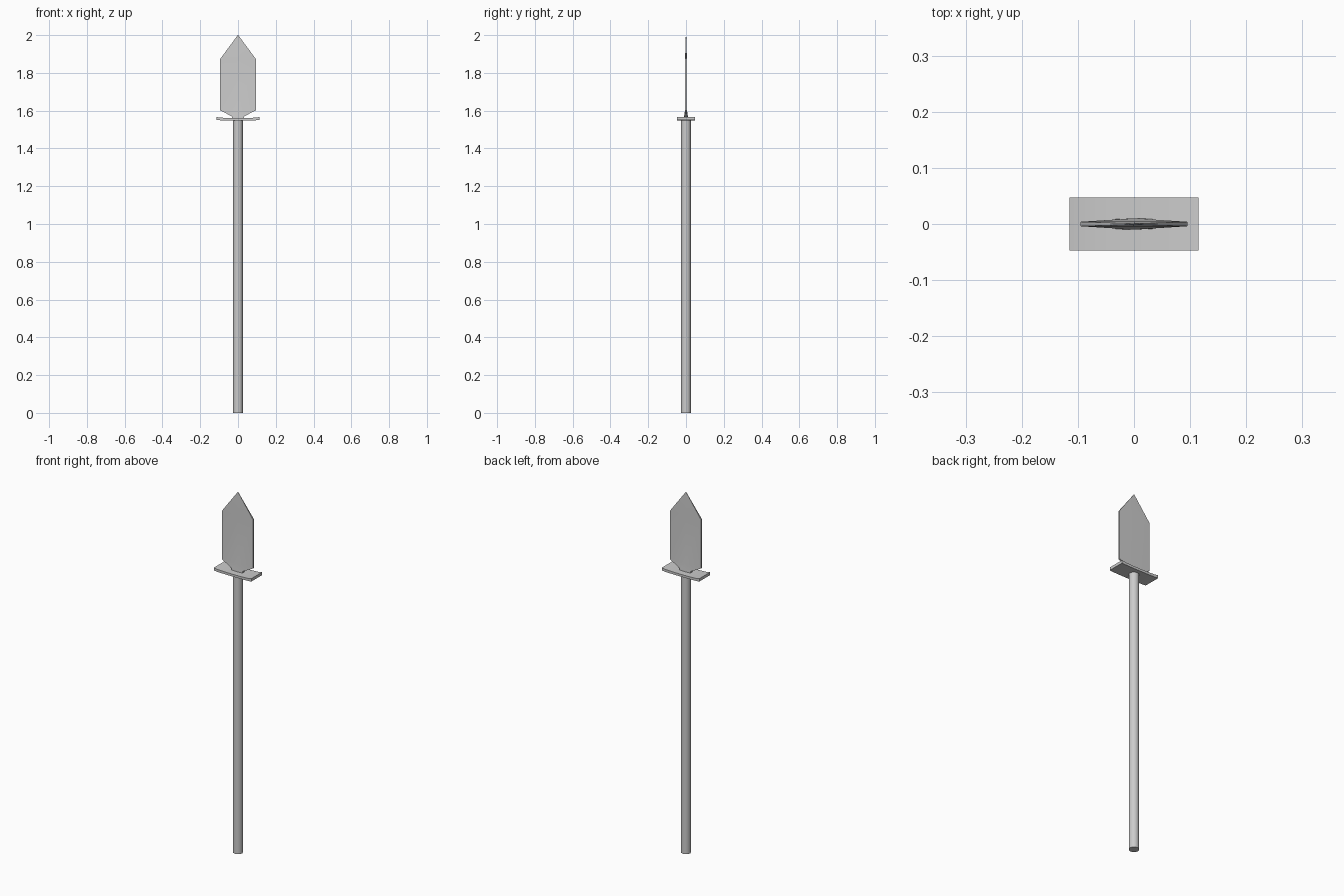
import bpy, bmesh, math

if "Cube" in bpy.data.objects:
    bpy.data.objects.remove(bpy.data.objects["Cube"])


def finish(name, bm, angle=40):
    bmesh.ops.recalc_face_normals(bm, faces=bm.faces)
    mesh = bpy.data.meshes.new(name)
    bm.to_mesh(mesh)
    bm.free()
    obj = bpy.data.objects.new(name, mesh)
    bpy.context.collection.objects.link(obj)
    bpy.ops.object.select_all(action='DESELECT')
    obj.select_set(True)
    bpy.context.view_layer.objects.active = obj
    bpy.ops.object.shade_smooth_by_angle(angle=math.radians(angle))
    return obj


def loft(name, rings, angle=40):
    bm = bmesh.new()
    loops = [[bm.verts.new(p) for p in ring] for ring in rings]
    for a, b in zip(loops, loops[1:]):
        n = len(a)
        for i in range(n):
            j = (i + 1) % n
            bm.faces.new((a[i], a[j], b[j], b[i]))
    bm.faces.new(loops[0])
    bm.faces.new(loops[-1])
    return finish(name, bm, angle)


# Round shaft
SIDES = 12
R = 0.026
turn = [2 * math.pi * i / SIDES for i in range(SIDES)]
loft("shaft", [[(R * math.cos(a), R * math.sin(a), z) for a in turn]
               for z in (0, 1.552)])

# Crossguard plate with slightly raised ends
def guard_ring(x, bottom, top):
    d = 0.047
    return [(x, -d, bottom), (x, d, bottom), (x, d, top), (x, -d, top)]

half = [(0.04, 1.548, 1.561), (0.093, 1.549, 1.563), (0.115, 1.551, 1.567)]
stations = [(-x, b, t) for x, b, t in reversed(half)] + half
loft("crossguard", [guard_ring(*s) for s in stations])

# Blade: thin six-sided sections from narrow neck to point
def blade_ring(z, width, ridge, edge):
    return [(-width, -edge, z), (0, -ridge, z), (width, -edge, z),
            (width, edge, z), (0, ridge, z), (-width, edge, z)]

sections = [(1.558, 0.033, 0.010, 0.009), (1.57, 0.033, 0.010, 0.008),
            (1.602, 0.095, 0.005, 0.004), (1.873, 0.095, 0.005, 0.004),
            (2.0, 0.001, 0.001, 0.0008)]
loft("blade", [blade_ring(*s) for s in sections])
